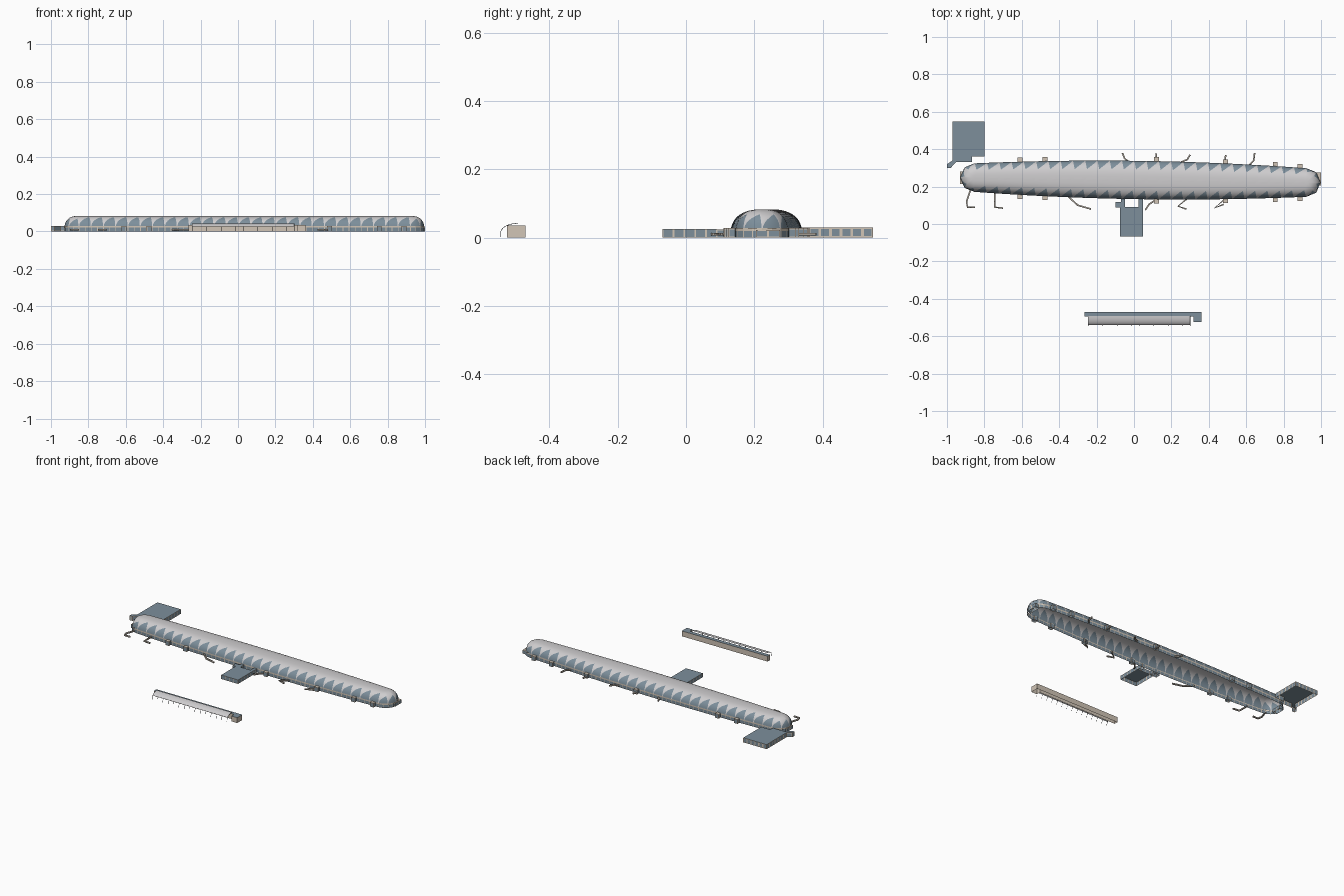
import bpy, bmesh
from math import sin, cos, pi

cube = bpy.data.objects.get("Cube")
if cube:
    bpy.data.objects.remove(cube)


def material(name, r, g, b):
    m = bpy.data.materials.new(name)
    m.use_nodes = True
    m.diffuse_color = (r, g, b, 1)
    m.node_tree.nodes["Principled BSDF"].inputs["Base Color"].default_value = (r, g, b, 1)
    return m


SHELL = material("pale grey shell", 0.62, 0.61, 0.62)
GLASS = material("blue grey glass", 0.205, 0.275, 0.33)
STONE = material("beige wall", 0.64, 0.56, 0.47)
PATH = material("taupe path", 0.43, 0.39, 0.34)
DARK = material("dark frame", 0.07, 0.08, 0.09)


def finish(name, bm, mats, smooth=False):
    bmesh.ops.remove_doubles(bm, verts=bm.verts, dist=0.00005)
    bmesh.ops.recalc_face_normals(bm, faces=bm.faces)
    me = bpy.data.meshes.new(name)
    bm.to_mesh(me)
    bm.free()
    for m in mats:
        me.materials.append(m)
    ob = bpy.data.objects.new(name, me)
    bpy.context.collection.objects.link(ob)
    if smooth:
        bpy.ops.object.select_all(action='DESELECT')
        bpy.context.view_layer.objects.active = ob
        ob.select_set(True)
        bpy.ops.object.shade_smooth_by_angle(angle=0.6)


def quad(bm, pts, index=0):
    f = bm.faces.new([bm.verts.new(p) for p in pts])
    f.material_index = index
    return f


# Hall plan: two gently bowed sides and two round ends, walked by bay number
X0, X1, HEIGHT, SIDE, END = -0.852, 0.92, 0.083, 27, 4
BAYS = 2 * (SIDE + END)


def spine(x):
    t = (x - 0.035) / 0.885
    return 0.235 - 0.013 * t, 0.0775 + 0.0265 * (1 - t * t)


def plan(u):
    """Ridge point and base point for position u along the outline."""
    u %= BAYS
    back = u >= SIDE + END
    v = u - (SIDE + END) * back
    s = -1 if back else 1
    start, stop = (X1, X0) if back else (X0, X1)
    if v <= SIDE:
        x, a = start + (stop - start) * v / SIDE, -pi / 2
    else:
        x, a = stop, -pi / 2 + pi * (v - SIDE) / END
    y, w = spine(x)
    return (x, y), (x + s * w * cos(a), y + s * w * sin(a))


def on_shell(u, angle):
    c, b = plan(u)
    k = max(cos(angle), 0) ** 0.75
    return (c[0] + (b[0] - c[0]) * k, c[1] + (b[1] - c[1]) * k, HEIGHT * sin(angle) ** 0.75)


# Roof shell: pale roof running down in curved teeth between glass sails
LOW, TIP = 0.2, 1.12
angles = [LOW + (TIP - LOW) * i / 8 for i in range(9)]
angles += [TIP + (pi / 2 - TIP) * i / 5 for i in range(1, 6)]


def splits(bay, angle):
    reach = 1 if bay % (SIDE + END) < SIDE else 0.75
    l = min((angle - LOW) / (TIP - LOW) / reach, 1)
    a, b = 0.04 + 0.81 * l ** 1.9, 0.98 - 0.13 * l ** 1.9
    return [bay, bay + a, bay + b, bay + 1]


bm = bmesh.new()
for bay in range(BAYS):
    for lo, hi in zip(angles, angles[1:]):
        p, q = splits(bay, lo), splits(bay, hi)
        for i in range(3):
            quad(bm, [on_shell(p[i], lo), on_shell(p[i + 1], lo),
                      on_shell(q[i + 1], hi), on_shell(q[i], hi)], int(i == 1))
finish("hall_roof", bm, [SHELL, GLASS], True)

# Hall plinth: glazed bays, beige posts and a beige sill
bm = bmesh.new()
for i in range(BAYS * 2):
    a, m, b = i / 2, i / 2 + 0.06, i / 2 + 0.5
    for u, v, z0, z1, idx in ((a, m, 0, 0.02, 0), (m, b, 0, 0.02, 1), (a, b, 0.02, 0.028, 0)):
        (p, q) = plan(u)[1], plan(v)[1]
        quad(bm, [(*p, z0), (*q, z0), (*q, z1), (*p, z1)], idx)
finish("hall_plinth", bm, [STONE, GLASS])


# Flat-roofed blocks, open below, with optional inset glazing
def block(name, outline, z1, roof, window=0, pane=0.03):
    bm = bmesh.new()
    walls = []
    n = len(outline)
    for i in range(n):
        (ax, ay), (bx, by) = outline[i], outline[(i + 1) % n]
        length = ((bx - ax) ** 2 + (by - ay) ** 2) ** 0.5
        count = max(1, round(length / pane)) if window else 1
        for k in range(count):
            p, q = [(ax + (bx - ax) * t / count, ay + (by - ay) * t / count) for t in (k, k + 1)]
            walls.append(quad(bm, [(*p, 0), (*q, 0), (*q, z1), (*p, z1)]))
    if window:
        bm.normal_update()
        bmesh.ops.inset_individual(bm, faces=walls, thickness=window)
        for f in walls:
            f.material_index = 1
    quad(bm, [(*p, z1) for p in outline], 2)
    finish(name, bm, [STONE, GLASS, roof])


def rect(x0, x1, y0, y1):
    return [(x0, y0), (x1, y0), (x1, y1), (x0, y1)]


block("rear_pavilion", [(-0.80, 0.547), (-0.97, 0.547), (-0.97, 0.34), (-0.999, 0.32),
                        (-0.999, 0.30), (-0.98, 0.30), (-0.95, 0.332), (-0.865, 0.332),
                        (-0.865, 0.36), (-0.80, 0.36)], 0.03, GLASS, 0.006)
block("entrance_pavilion", rect(-0.075, 0.048, -0.068, 0.09), 0.026, GLASS, 0.0035)
block("entrance_corner_room", rect(-0.10, -0.055, 0.088, 0.118), 0.024, GLASS, 0.0035)
for x in (-0.07, 0.025):
    block("entrance_link", rect(x, x + 0.022, 0.09, 0.135), 0.024, GLASS, 0.0035)

# Door porches along both sides and at the far ends
for x in (-0.61, -0.475, 0.12, 0.49, 0.755, 0.888):
    y, w = spine(x)
    for side, label in ((1, "back"), (-1, "front")):
        e = sorted((y + side * (w - 0.008), y + side * (w + 0.02)))
        block("porch_" + label, rect(x - 0.013, x + 0.013, *e), 0.028, STONE, 0.005)
block("end_porch_left", rect(0.965, 0.9995, 0.205, 0.275), 0.022, STONE, 0.004)
block("end_porch_right", rect(-0.931, -0.90, 0.215, 0.28), 0.022, STONE, 0.004)


# Bent covered walkways, square in section with level tops
def rod(name, pts, radius, mat):
    cu = bpy.data.curves.new(name, 'CURVE')
    cu.dimensions = '3D'
    cu.bevel_depth = radius
    cu.bevel_resolution = 0
    cu.use_fill_caps = True
    sp = cu.splines.new('POLY')
    sp.points.add(len(pts) - 1)
    for v, p in zip(sp.points, pts):
        v.co = (*p, 1)
        v.tilt = pi / 4
    cu.materials.append(mat)
    ob = bpy.data.objects.new(name, cu)
    bpy.context.collection.objects.link(ob)


walks = [
    [(-0.875, 0.18), (-0.895, 0.12), (-0.89, 0.09), (-0.85, 0.09)],
    [(-0.745, 0.165), (-0.745, 0.09), (-0.70, 0.085)],
    [(-0.35, 0.145), (-0.30, 0.10), (-0.23, 0.08)],
    [(0.125, 0.135), (0.08, 0.105), (0.06, 0.075)],
    [(0.29, 0.14), (0.235, 0.095), (0.28, 0.08)],
    [(0.50, 0.145), (0.43, 0.085), (0.48, 0.105)],
    [(-0.03, 0.335), (-0.05, 0.35), (-0.062, 0.38)],
    [(0.115, 0.335), (0.12, 0.378)],
    [(0.25, 0.33), (0.285, 0.345), (0.30, 0.37)],
    [(0.485, 0.32), (0.49, 0.37)],
    [(0.61, 0.31), (0.64, 0.34), (0.645, 0.38)],
]
for w in walks:
    rod("walkway", [(x, y, 0.01) for x, y in w], 0.006, PATH)

# Separate long building with its wider end room
block("long_building", [(-0.265, -0.495), (0.318, -0.495), (0.318, -0.523), (0.36, -0.523),
                        (0.36, -0.47), (-0.265, -0.47)], 0.035, GLASS)

# Curved canopy leaning on the long building, with thin hoops underneath
hoop = [(-0.493 - 0.052 * sin(t * pi / 20), 0.003 + 0.04 * max(cos(t * pi / 20), 0) ** 0.7)
        for t in range(11)]
CX0, CX1, HOOPS = -0.245, 0.30, 15
bm = bmesh.new()
for (y0, z0), (y1, z1) in zip(hoop[:8], hoop[1:8]):
    quad(bm, [(CX0, y0, z0), (CX1, y0, z0), (CX1, y1, z1), (CX0, y1, z1)])
finish("canopy_skin", bm, [SHELL], True)
for i in range(HOOPS):
    x = CX0 + (CX1 - CX0) * i / (HOOPS - 1)
    rod("canopy_hoop", [(x, y + 0.0012, z - 0.0012) for y, z in hoop], 0.0011, DARK)
